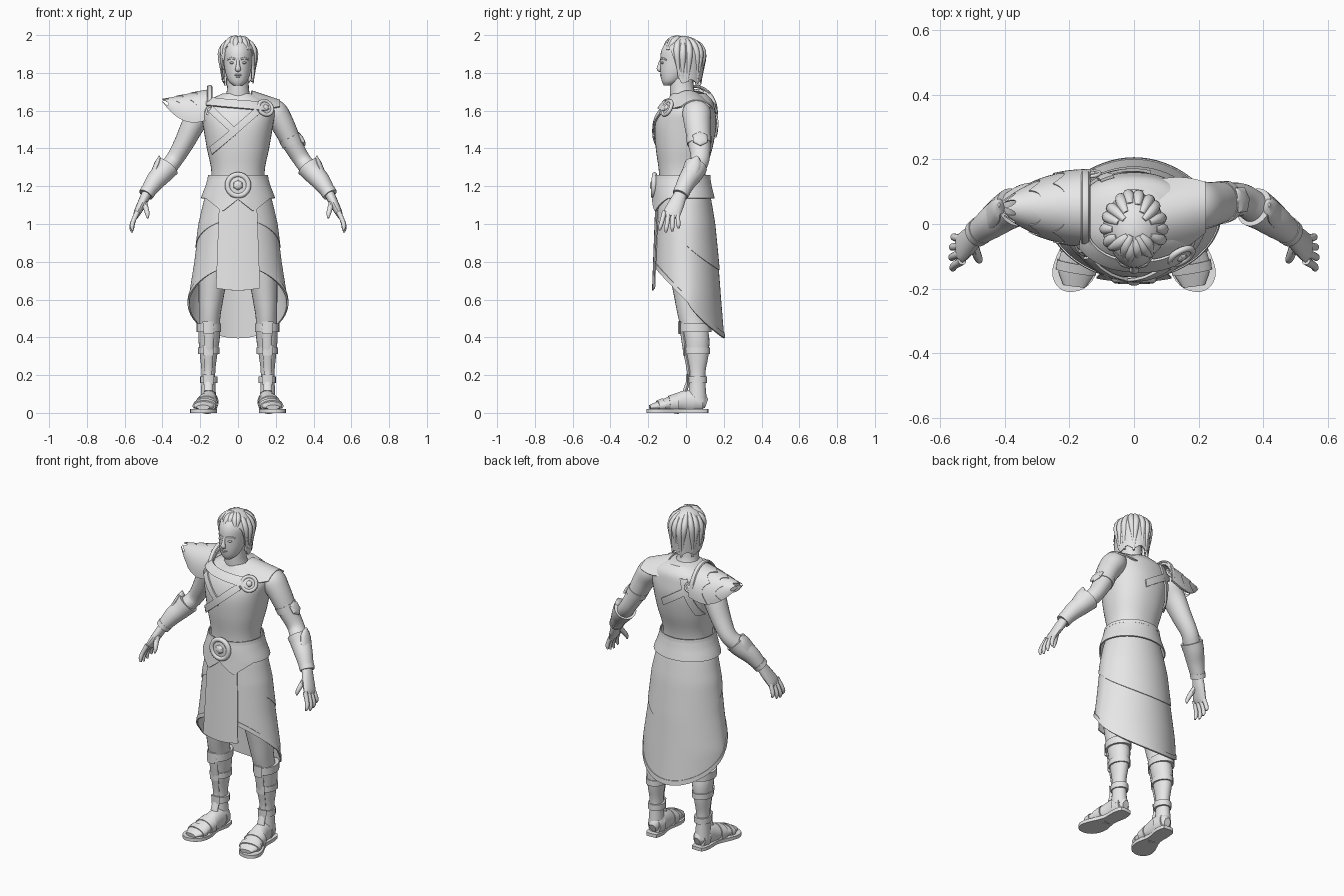
import bpy, bmesh
from math import sin, cos, pi, radians, sqrt
from mathutils import Vector
from mathutils.bvhtree import BVHTree

cube = bpy.data.objects.get("Cube")
if cube:
    bpy.data.objects.remove(cube, do_unlink=True)

grey = bpy.data.materials.new("plain grey")
grey.use_nodes = True
grey.diffuse_color = (.8, .8, .8, 1)
grey.node_tree.nodes["Principled BSDF"].inputs["Base Color"].default_value = (.8, .8, .8, 1)
parts = []


def register(obj, name):
    obj.name = obj.data.name = name
    obj.data.materials.append(grey)
    parts.append(obj)
    return obj


def finish(name, bm, thick=0):
    """Clean a mesh, thicken it if asked, and link it."""
    bmesh.ops.remove_doubles(bm, verts=bm.verts, dist=.0001)
    bmesh.ops.recalc_face_normals(bm, faces=bm.faces)
    if thick:
        new = bmesh.ops.extrude_face_region(bm, geom=bm.faces[:], use_keep_orig=True)["geom"]
        bm.normal_update()
        moves = [(v, v.normal * thick) for v in new if isinstance(v, bmesh.types.BMVert)]
        for v, step in moves:
            v.co += step
        bmesh.ops.recalc_face_normals(bm, faces=bm.faces)
    mesh = bpy.data.meshes.new(name)
    bm.to_mesh(mesh)
    bm.free()
    obj = bpy.data.objects.new(name, mesh)
    bpy.context.collection.objects.link(obj)
    return register(obj, name)


def spline(points, steps):
    """Smooth interpolation through points of any dimension."""
    p = [Vector(q) for q in points]
    p = [p[0] * 2 - p[1]] + p + [p[-1] * 2 - p[-2]]
    out = []
    for a, b, c, d in zip(p, p[1:], p[2:], p[3:]):
        for k in range(steps):
            t = k / steps
            out.append((b * 2 + (c - a) * t + (a * 2 - b * 5 + c * 4 - d) * t**2
                        + (b * 3 - a - c * 3 + d) * t**3) * .5)
    return out + [p[-2]]


def tube(name, points, steps=4, sides=24, ref="Y", flat=False, power=1):
    """Skin ellipses (x, y, z, half width, half depth) along a path."""
    rows = spline(points, steps)
    axis = Vector([float(ref == c) for c in "XYZ"])
    bm = bmesh.new()
    rings = []
    for i, row in enumerate(rows):
        d = Vector(rows[min(i + 1, len(rows) - 1)][:3]) - Vector(rows[max(i - 1, 0)][:3])
        d = Vector((0, 0, 1)) if flat else d.normalized()
        u = axis.cross(d).normalized()
        v = d.cross(u)
        ring = []
        for k in range(sides):
            c, s = cos(2 * pi * k / sides), sin(2 * pi * k / sides)
            c, s = [abs(n)**power * (1 if n > 0 else -1) for n in (c, s)]
            ring.append(bm.verts.new(Vector(row[:3]) + u * c * max(row[3], .002) + v * s * max(row[4], .002)))
        rings.append(ring)
    for a, b in zip(rings, rings[1:]):
        for k in range(sides):
            bm.faces.new((a[k], a[k - 1], b[k - 1], b[k]))
    bm.faces.new(rings[0])
    bm.faces.new(rings[-1])
    return finish(name, bm)


def sheet(name, func, nu, nv, thick):
    """Thickened surface from a function of u and v in 0..1."""
    bm = bmesh.new()
    g = [[bm.verts.new(func(i / nu, j / nv)) for j in range(nv + 1)] for i in range(nu + 1)]
    for i in range(nu):
        for j in range(nv):
            bm.faces.new((g[i][j], g[i + 1][j], g[i + 1][j + 1], g[i][j + 1]))
    return finish(name, bm, thick)


def blob(name, loc, size, normal=(0, 0, 1), sides=20):
    bpy.ops.mesh.primitive_uv_sphere_add(segments=sides, ring_count=12, location=loc)
    obj = bpy.context.object
    obj.scale = size
    obj.rotation_euler = Vector(normal).to_track_quat("Z", "Y").to_euler()
    return register(obj, name)


def medallion(name, loc, normal, r):
    bpy.ops.mesh.primitive_torus_add(location=loc, major_radius=r * .8, minor_radius=r * .2,
                                     major_segments=32, minor_segments=10,
                                     rotation=Vector(normal).to_track_quat("Z", "Y").to_euler())
    register(bpy.context.object, name + "_ring")
    blob(name + "_plate", loc, (r * .8, r * .8, r * .12), normal)
    blob(name + "_gem", loc, (r * .42, r * .42, r * .3), normal, 6)


def lerp_table(table, z):
    for lo, hi in zip(table, table[1:]):
        if z >= hi[0] or hi is table[-1]:
            t = (z - lo[0]) / (hi[0] - lo[0])
            return [a + (b - a) * t for a, b in zip(lo, hi)]


# Torso and neck
torso = tube("torso", [(0, -.02, 1.08, .16, .12), (0, -.02, 1.26, .14, .122), (0, -.01, 1.4, .165, .15),
                       (0, -.002, 1.52, .185, .162), (0, .007, 1.6, .195, .147),
                       (0, .02, 1.65, .16, .122), (0, .015, 1.69, .085, .092)], flat=True, sides=40, power=.9)
tube("neck", [(0, .0, 1.64, .085, .08), (0, -.02, 1.7, .06, .065), (0, -.025, 1.8, .055, .06)], flat=True)
tree = BVHTree.FromPolygons([v.co for v in torso.data.vertices], [p.vertices for p in torso.data.polygons])


def strap(name, corners, side, lift=.003):
    """Four-cornered strip in x and z, laid on the torso from one side."""
    a, b, c, d = [Vector((x, side, z)) for x, z in corners]

    def on_body(u, v):
        p = a.lerp(b, u).lerp(d.lerp(c, u), v)
        hit, n, _, _ = tree.ray_cast(p, Vector((0, -side, 0)))
        if hit is None:
            hit, n, _, _ = tree.find_nearest(Vector((p.x, 0, p.z)))
        return hit + n * lift
    sheet(name, on_body, 16, 4, .009)


strap("chest_band", [(-.16, 1.66), (.14, 1.635), (.14, 1.595), (-.16, 1.62)], -1, .008)
strap("collar_right", [(-.13, 1.62), (-.005, 1.5), (-.015, 1.465), (-.15, 1.59)], -1)
strap("chest_sash", [(.09, 1.61), (-.14, 1.41), (-.13, 1.37), (.11, 1.58)], -1, .005)
strap("back_strap_upper", [(-.15, 1.63), (.05, 1.5), (.04, 1.46), (-.16, 1.59)], 1)
strap("back_strap_lower", [(-.1, 1.64), (-.16, 1.42), (-.13, 1.42), (-.06, 1.64)], 1)


def drape(u, v):
    reach = (2 * v - 1) * (.118 - .045 * u * u)
    return (.07 + .15 * u, .012 + .04 * u + reach, 1.7 - .05 * u - 6 * reach**2)


sheet("shoulder_drape", drape, 10, 14, .008)
medallion("shoulder_clasp", (.145, -.1, 1.615), (.45, -.8, .4), .05)

# Head, face and hair
tube("head", [(0, -.092, 1.732, .022, .025), (0, -.078, 1.755, .048, .05), (0, -.056, 1.8, .066, .08),
              (0, -.032, 1.86, .076, .105), (0, -.025, 1.92, .078, .105), (0, -.02, 1.965, .058, .08),
              (0, -.02, 1.985, .02, .03)], flat=True, sides=32)
tube("nose", [(0, -.128, 1.875, .007, .008), (0, -.139, 1.845, .009, .009), (0, -.143, 1.82, .015, .012),
              (0, -.133, 1.81, .01, .006)], sides=12)
blob("upper_lip", (0, -.129, 1.79), (.022, .01, .005))
blob("lower_lip", (0, -.126, 1.78), (.018, .01, .006))
for s in (1, -1):
    side = "left_" if s > 0 else "right_"
    blob(side + "eye", (.03 * s, -.122, 1.853), (.014, .012, .007))
    tube(side + "brow", [(.012 * s, -.134, 1.872, .004, .005), (.035 * s, -.128, 1.878, .004, .005),
                         (.056 * s, -.104, 1.87, .003, .004)], sides=8, ref="Z")
    blob(side + "ear", (.078 * s, -.03, 1.845), (.01, .018, .028))


def hair(u, v):
    phi = 2 * pi * u
    fall = min(max((cos(phi) - .08) / .62, 0), 1)
    low = 1.755 + .175 * fall * fall * (3 - 2 * fall) + .01 * sin(phi * 7)
    z = 1.99 - (1.99 - low) * v**1.7
    k = (z - 1.89) / .1
    r = sqrt(max(0, 1 - k * k)) if k > 0 else 1 + .1 * k
    return (.09 * r * sin(phi), -.016 - .108 * r * cos(phi), z)


# Broad locks swept from the crown down over a smooth cap
sheet("hair_cap", hair, 72, 18, .006)
for i in range(18):
    u = (i + .5) / 18
    bend = .03 * sin(i * 2.4)
    start, end = .22 + .08 * sin(i * 5), .97 + .06 * sin(i * 3)
    path = []
    for k in range(6):
        t = k / 5
        p = hair(u + bend * t * t, start + (end - start) * t)
        r = .007 + .011 * sin(pi * min(t + .1, 1))
        path.append(tuple(p) + (r, r))
    tube("hair_lock", path, steps=2, sides=10, ref="Y" if abs(cos(2 * pi * u)) < .7 else "X")

# Belt
waist = [(1.26, .147, -.155, .118), (1.2, .158, -.16, .122), (1.14, .175, -.158, .13), (1.06, .18, -.16, .142)]
skirt = [(1.2, .145, -.14, .11), (1.12, .172, -.146, .125), (1, .2, -.153, .145), (.8, .225, -.162, .165),
         (.6, .257, -.165, .18), (.38, .262, -.165, .198)]


def wrap(table, phi, z, lift=0):
    """Point around the hips; phi is zero at the front, the lower back is narrower."""
    _, rx, front, back = lerp_table(table, z)
    c = cos(phi)
    if c < 0:
        c = -(-c)**(1 + .5 * max(0, 1.15 - z))
    return (sin(phi) * (rx + lift), (front + back) / 2 - c * ((back - front) / 2 + lift), z)


def belt(u, v):
    phi = 2 * pi * u
    low = 1.135
    if cos(phi) > 0:
        low -= .07 * max(0, 1 - abs(abs(sin(phi)) - .42) / .45)
    return wrap(waist, phi, 1.25 + (low - 1.25) * v, .002 + .012 * v)


sheet("belt", belt, 96, 8, .007)
sheet("belt_rim", lambda u, v: wrap(waist, 2 * pi * u, 1.258 - .02 * v, .005), 64, 2, .006)
medallion("buckle", (0, -.17, 1.205), (0, -1, .05), .07)


# Skirt layers, their hems and the front panel
def layer(base, slope, lift, band=None):
    def f(u, v):
        phi = 2 * pi * u
        end = base + slope * cos(phi)
        start = end + band if band else 1.18
        return wrap(skirt, phi, start + (end - start) * v, lift)
    return f


sheet("skirt", layer(.585, .19, 0), 72, 20, .006)
sheet("skirt_hem", layer(.585, .19, .006, .028), 72, 2, .004)
sheet("overskirt", layer(.89, .135, .004), 72, 12, .006)
sheet("front_panel", lambda u, v: ((2 * u - 1) * (.098 + .018 * v),
      -.156 - .018 * v + 1.1 * ((2 * u - 1) * .1)**2, 1.13 - (.47 + .012 * sin(pi * u)) * v), 12, 12, .006)

# Legs, sandals, arms and hands
foot_edge = [(-.035, .115), (.03, .115), (.048, .06), (.05, -.02), (.085, -.1), (.098, -.15), (.085, -.19),
             (.05, -.21), (.0, -.2), (-.035, -.16), (-.045, -.1), (-.032, -.02), (-.045, .06)]
for s in (1, -1):
    side = "left_" if s > 0 else "right_"

    def limb(name, points, **kw):
        return tube(side + name, [(p[0] * s,) + p[1:] for p in points], **kw)

    limb("leg", [(.1, 0, 1.05, .085, .1), (.125, -.002, .8, .082, .092), (.143, .015, .6, .065, .075),
                 (.15, .03, .5, .056, .07), (.153, .055, .4, .057, .068), (.156, .06, .3, .045, .058),
                 (.157, .06, .2, .036, .042), (.157, .06, .06, .042, .05)], flat=True)
    for label, z, h, y, a, b in (("knee", .45, .022, .05, .066, .084), ("calf", .33, .017, .06, .056, .068),
                                 ("ankle", .175, .018, .06, .046, .052)):
        limb(label + "_band", [(.155, y, z - h, a, b), (.155, y, z + h, a, b)], steps=1, flat=True, sides=16)
        limb(label + "_plate", [(.157, y - b, z - h * 1.5, .026, .008), (.157, y - b, z + h * 1.5, .03, .01)],
             steps=1, flat=True, sides=6)
    limb("shin_guard", [(.152, -.02, .45, .03, .014), (.155, -.004, .33, .025, .012),
                        (.157, .016, .2, .02, .01), (.157, -.005, .115, .024, .012)], sides=12)
    limb("foot", [(.15, .108, .05, .02, .025), (.152, .07, .062, .042, .055), (.155, .0, .06, .046, .06),
                  (.165, -.07, .05, .054, .043), (.178, -.14, .038, .058, .026),
                  (.185, -.192, .03, .035, .012)], ref="Z")
    limb("instep_strap", [(.163, -.045, .05, .058, .056), (.168, -.09, .046, .062, .044)], steps=1, ref="Z")
    limb("toe_strap", [(.175, -.12, .04, .064, .038), (.18, -.15, .036, .062, .03)], steps=1, ref="Z")
    limb("heel_strap", [(.152, .09, .058, .04, .05), (.153, .045, .058, .05, .056)], steps=1, ref="Z")
    bm = bmesh.new()
    edge = spline(foot_edge + foot_edge[:1], 3)[:-1]
    bottom = bm.faces.new([bm.verts.new(((.155 + p.x) * s, p.y, 0)) for p in edge])
    top = bmesh.ops.extrude_face_region(bm, geom=[bottom], use_keep_orig=True)["geom"]
    bmesh.ops.translate(bm, verts=[v for v in top if isinstance(v, bmesh.types.BMVert)], vec=(0, 0, .02))
    finish(side + "sole", bm)

    limb("arm", [(.14, .04, 1.63, .04, .05), (.19, .055, 1.595, .068, .075), (.235, .06, 1.53, .062, .07),
                 (.285, .07, 1.43, .053, .06), (.335, .075, 1.345, .046, .05), (.375, .05, 1.295, .046, .05),
                 (.434, .01, 1.235, .042, .045), (.487, -.03, 1.15, .026, .034)])
    limb("bracer", [(.372, .052, 1.305, .064, .062), (.4, .035, 1.27, .057, .058), (.44, .005, 1.225, .05, .05),
                    (.485, -.028, 1.16, .036, .04)])
    limb("bracer_cuff", [(.475, -.02, 1.175, .042, .045), (.488, -.03, 1.155, .04, .043)], steps=1)
    limb("elbow_guard", [(.418, .06, 1.36, .003, .006), (.42, .048, 1.325, .02, .035),
                         (.445, .022, 1.27, .018, .04), (.485, -.015, 1.19, .012, .026)], sides=12)
    blob(side + "bracer_boss", (.456 * s, .03, 1.253), (.034, .03, .014), (.75 * s, .35, .5), 8)
    limb("palm", [(.484, -.028, 1.16, .026, .034), (.508, -.05, 1.11, .024, .042),
                  (.533, -.073, 1.06, .019, .046), (.541, -.08, 1.04, .013, .042)], sides=16)
    for i, label in enumerate(("index", "middle", "ring", "little")):
        y, reach = -.114 + .023 * i, (.9, 1, .95, .8)[i]
        spread = -.022 + .009 * i
        limb(label + "_finger", [(.532, y, 1.065, .014, .013),
                                 (.532 + .025 * reach, y + spread * .6, 1.06 - .05 * reach, .012, .012),
                                 (.532 + .032 * reach, y + spread, 1.06 - .082 * reach, .011, .011),
                                 (.53 + .03 * reach, y + spread * 1.2, 1.06 - .104 * reach, .005, .006)], sides=10)
    limb("thumb", [(.498, -.06, 1.12, .015, .017), (.488, -.09, 1.085, .014, .015),
                   (.48, -.11, 1.055, .012, .012), (.478, -.118, 1.03, .004, .005)], sides=10)

# Arm band on the left arm
tube("arm_band", [(.27, .067, 1.46, .058, .067), (.287, .07, 1.425, .056, .064)], steps=1)
blob("arm_band_plate", (.332, .075, 1.452), (.045, .045, .014), (.8, .1, .5), 6)


# Layered feather pauldron on the right shoulder
def feathers(length, lift):
    def f(u, v):
        a = pi * v
        x = .135 + (length - .035 * abs(sin(a * 4)) * u) * u
        t = (x - .135) / .265
        low = 1.56 - .03 * sin(pi * min(t, 1)) + .09 * t**3
        w = .107 * (1 - .8 * t**2.3) + lift
        high = 1.703 - .045 * t + lift
        return (-x, .05 + w * cos(a), low + (high - low) * sin(a)**.8)
    return f


for label, length, lift in (("outer", .265, 0), ("middle", .19, .004), ("inner", .115, .008)):
    sheet("pauldron_" + label, feathers(length, lift), 12, 48, .005)
tube("pauldron_crest", [(-.15, .047 + .115 * cos(pi * k / 8), 1.585 + .143 * sin(pi * k / 8), .008, .014)
                        for k in range(9)], ref="X", sides=8)
medallion("pauldron_front_stud", (-.145, -.09, 1.6), (-.2, -1, .3), .028)
medallion("pauldron_back_stud", (-.13, .155, 1.61), (-.1, 1, .3), .03)

# Smooth shading with crisp edges
bpy.ops.object.select_all(action="DESELECT")
for obj in parts:
    obj.select_set(True)
bpy.context.view_layer.objects.active = parts[0]
bpy.ops.object.shade_smooth_by_angle(angle=radians(38))
